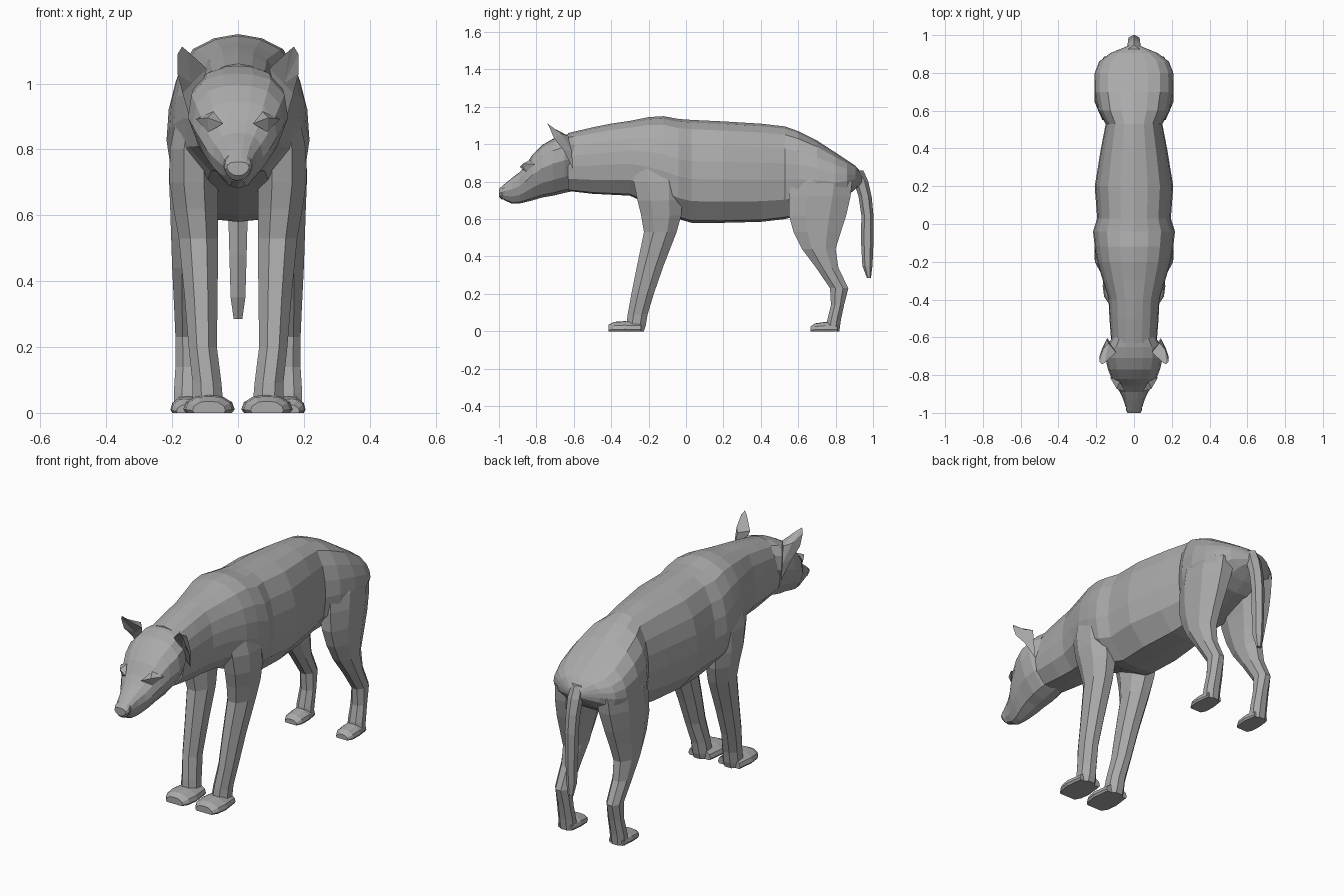
import bpy, bmesh, math

fur = bpy.data.materials.new("dark_grey")
fur.diffuse_color = (.4, .4, .4, 1)


def finish(name, bm, mirror=False):
    bmesh.ops.recalc_face_normals(bm, faces=bm.faces)
    me = bpy.data.meshes.new(name)
    bm.to_mesh(me)
    bm.free()
    me.materials.append(fur)
    ob = bpy.data.objects.new(name, me)
    bpy.context.collection.objects.link(ob)
    if mirror:
        ob.modifiers.new("mirror", 'MIRROR').use_axis[0] = True
    return ob


def skin(bm, rings):
    """Bridge a list of point rings and cap both ends."""
    vr = [[bm.verts.new(p) for p in r] for r in rings]
    n = len(vr[0])
    for a, b in zip(vr, vr[1:]):
        for i in range(n):
            j = (i + 1) % n
            bm.faces.new((a[i], a[j], b[j], b[i]))
    bm.faces.new(vr[0])
    bm.faces.new(vr[-1])


def upright(y, top, bot, hw, shape, cx=0):
    """Cross-section standing across the y axis, from a half outline."""
    zc, h = (top + bot) / 2, (top - bot) / 2
    full = shape + [(-x, z) for x, z in reversed(shape[1:-1])]
    return [(cx + x * hw, y, zc + z * h) for x, z in full]


def level(z, y0, y1, x0, x1, n=8):
    """Horizontal leg cross-section with flattened corners."""
    pts = []
    for i in range(n):
        a = math.tau * (i + .5) / n
        c, s = math.cos(a) * 1.08, math.sin(a) * 1.08
        pts.append(((x0 + x1) / 2 + c * (x1 - x0) / 2,
                    (y0 + y1) / 2 + s * (y1 - y0) / 2, z))
    return pts


TRUNK = [(0, 1), (.35, .95), (.66, .82), (.87, .52), (.97, .2), (1, -.15),
         (.92, -.58), (.5, -.96), (0, -1)]
SKULL = [(0, 1), (.3, .98), (.65, .88), (.93, .58), (1, .12), (.78, -.45), (.4, -.9), (0, -1)]
PAW = [(0, 1), (.5, .9), (.9, .2), (1, -.6), (.9, -1), (0, -1)]

# Trunk and neck: y, top, bottom, half width
body = [(-.63, 1.06, .75, .12), (-.5, 1.09, .735, .13), (-.4, 1.11, .73, .135),
        (-.3, 1.125, .725, .165), (-.2, 1.145, .68, .195), (-.12, 1.15, .64, .208),
        (-.04, 1.135, .60, .217), (.03, 1.13, .58, .195), (.2, 1.122, .58, .208),
        (.4, 1.11, .585, .175), (.53, 1.095, .60, .15), (.6, 1.07, .62, .19),
        (.7, 1.02, .65, .21), (.8, .955, .68, .208), (.86, .915, .72, .185),
        (.905, .885, .76, .125), (.94, .845, .79, .04)]
bm = bmesh.new()
skin(bm, [upright(*s, TRUNK) for s in body])
finish("body", bm)

# Head and muzzle
head = [(-.60, 1.06, .75, .115), (-.65, 1.05, .74, .145), (-.71, 1.03, .725, .152),
        (-.77, .995, .715, .138), (-.82, .945, .70, .118), (-.86, .885, .69, .095),
        (-.89, .85, .683, .075), (-.93, .82, .682, .056), (-.97, .787, .70, .044)]
bm = bmesh.new()
skin(bm, [upright(*s, SKULL) for s in head])
finish("head", bm)

# Nose
bm = bmesh.new()
skin(bm, [upright(-.955, .80, .70, .04, SKULL), upright(-.985, .775, .705, .042, SKULL),
          upright(-1.0, .762, .72, .034, SKULL)])
finish("nose", bm)

# Brows: wedges with a shaded underside over the eyes
bm = bmesh.new()
inner, outer, lip, lower, upper = [bm.verts.new(p) for p in (
    (.045, -.888, .878), (.128, -.81, .892), (.092, -.872, .896),
    (.09, -.853, .853), (.075, -.835, .915))]
for f in ((inner, lip, upper), (lip, outer, upper), (inner, lower, lip),
          (lip, lower, outer), (inner, upper, outer, lower)):
    bm.faces.new(f)
finish("brows", bm, True)

# Ears: cupped shells open to the front
bm = bmesh.new()
rim = [bm.verts.new(p) for p in (
    (.095, -.68, 1.045), (.155, -.735, 1.1), (.17, -.742, 1.112), (.183, -.73, 1.09),
    (.184, -.705, 1.03), (.168, -.655, .97), (.14, -.605, .87))]
back = [bm.verts.new(p) for p in ((.135, -.63, 1.045), (.165, -.665, 1.055), (.145, -.61, .96))]
cup = bm.verts.new((.14, -.665, 1.0))
for a, b in zip(rim, rim[1:]):
    bm.faces.new((cup, a, b))
a, b, c = back
for f in ((rim[0], rim[1], a), (rim[1], rim[2], b, a), (rim[2], rim[3], b),
          (rim[3], rim[4], b), (rim[4], rim[5], c, b), (rim[5], rim[6], c),
          (a, b, c), (rim[0], a, c), (rim[0], c, rim[6]), (rim[0], rim[6], cup)):
    bm.faces.new(f)
finish("ears", bm, True)

# Front legs: z, y range, x range
front = [(1.0, -.20, -.06, .06, .165), (.88, -.285, -.02, .06, .19),
         (.8, -.28, -.015, .06, .207), (.7, -.26, -.02, .06, .208),
         (.62, -.24, -.025, .06, .196), (.53, -.225, -.05, .06, .18),
         (.35, -.262, -.12, .062, .162), (.2, -.292, -.172, .064, .15),
         (.09, -.312, -.205, .05, .138), (.03, -.32, -.215, .045, .138),
         (0, -.32, -.225, .045, .138)]
bm = bmesh.new()
skin(bm, [level(*s) for s in front])
finish("front_legs", bm, True)

# Hind legs
hind = [(.97, .63, .74, .04, .13), (.88, .59, .84, .04, .185), (.8, .56, .888, .04, .206),
        (.72, .55, .88, .05, .21), (.62, .55, .857, .075, .206), (.53, .575, .828, .09, .203),
        (.44, .62, .80, .10, .20), (.34, .695, .815, .11, .195),
        (.23, .77, .868, .115, .19), (.14, .775, .845, .112, .19),
        (.06, .755, .828, .11, .195), (0, .745, .82, .11, .195)]
bm = bmesh.new()
skin(bm, [level(*s) for s in hind])
finish("hind_legs", bm, True)

# Paws
for name, cx, rows in (
        ("front_paws", .088, [(-.415, .035, 0, .05), (-.385, .05, 0, .07),
                              (-.33, .054, 0, .078), (-.24, .05, 0, .066)]),
        ("hind_paws", .152, [(.665, .025, 0, .035), (.69, .042, 0, .05),
                             (.745, .05, 0, .053), (.81, .044, 0, .043)])):
    bm = bmesh.new()
    skin(bm, [upright(*r, PAW, cx) for r in rows])
    finish(name, bm, True)

# Tail
tail = [(.86, .87, .945, -.03, .03), (.80, .90, .972, -.036, .036),
        (.72, .925, .99, -.033, .033), (.62, .94, 1.0, -.032, .032),
        (.48, .938, 1.0, -.028, .028), (.35, .945, .995, -.024, .024),
        (.285, .968, .988, -.014, .014)]
bm = bmesh.new()
skin(bm, [level(*s, n=6) for s in tail])
finish("tail", bm)
